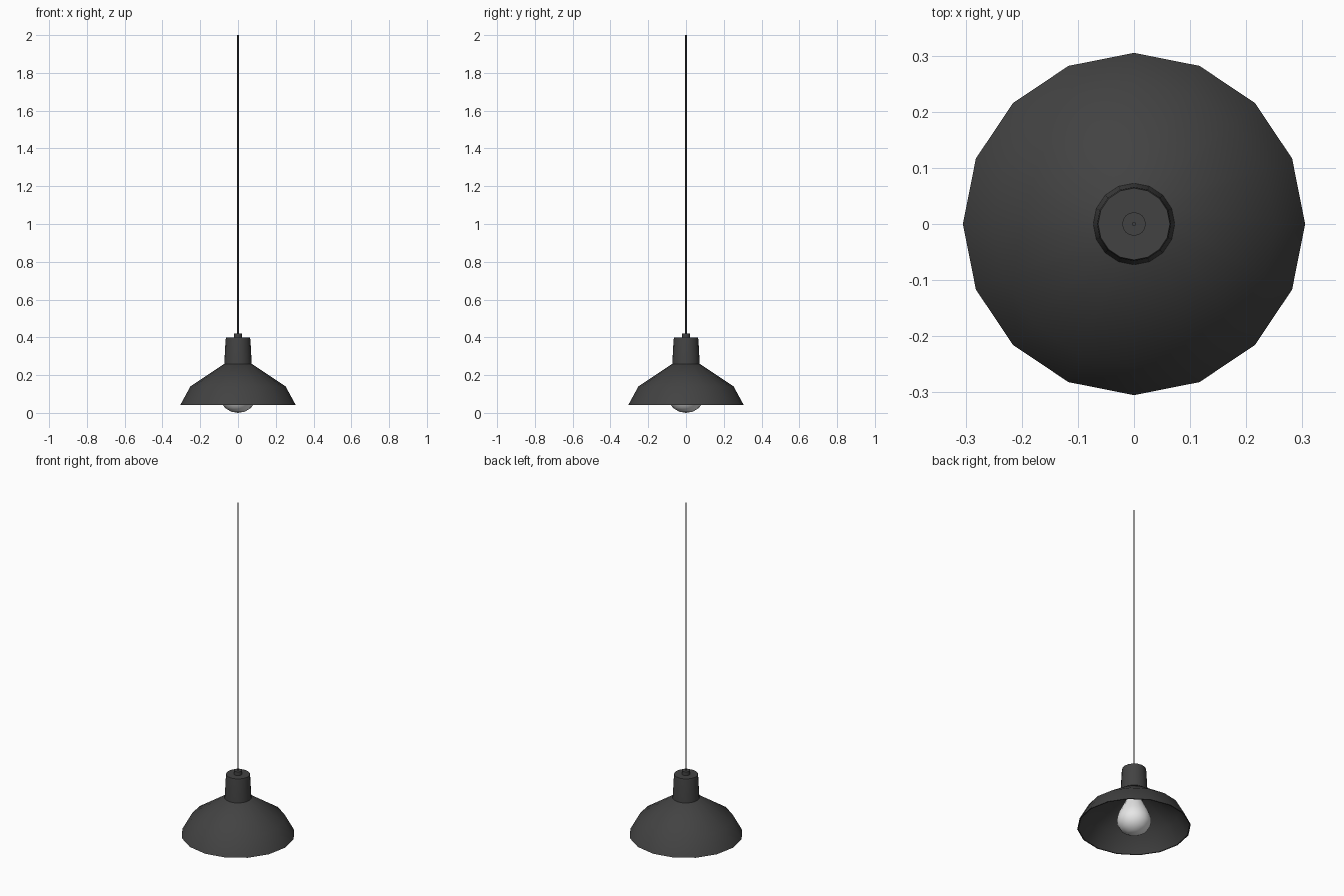
import bpy, bmesh, math

if "Cube" in bpy.data.objects:
    bpy.data.objects.remove(bpy.data.objects["Cube"])

SIDES = 16


def material(name, rgb):
    m = bpy.data.materials.new(name)
    m.diffuse_color = (*rgb, 1)
    m.use_nodes = True
    m.node_tree.nodes["Principled BSDF"].inputs["Base Color"].default_value = m.diffuse_color
    return m


dark = material("charcoal metal", (0.055, 0.055, 0.055))
white = material("bulb white", (0.8, 0.8, 0.8))


def lathe(name, profile, mat, sides=SIDES, angle=35):
    """Spin (radius, z) points round the z axis; radius 0 closes with a fan."""
    bm = bmesh.new()
    rings = []
    for r, z in profile:
        if r == 0:
            rings.append([bm.verts.new((0, 0, z))] * sides)
        else:
            rings.append([bm.verts.new((r * math.cos(math.tau * i / sides),
                                        r * math.sin(math.tau * i / sides), z))
                          for i in range(sides)])
    for a, b in zip(rings, rings[1:]):
        for i in range(sides):
            j = (i + 1) % sides
            bm.faces.new(list(dict.fromkeys((a[i], a[j], b[j], b[i]))))
    bmesh.ops.recalc_face_normals(bm, faces=bm.faces)
    me = bpy.data.meshes.new(name)
    bm.to_mesh(me)
    bm.free()
    me.materials.append(mat)
    ob = bpy.data.objects.new(name, me)
    bpy.context.collection.objects.link(ob)
    bpy.ops.object.select_all(action='DESELECT')
    ob.select_set(True)
    bpy.context.view_layer.objects.active = ob
    bpy.ops.object.shade_smooth_by_angle(angle=math.radians(angle))
    return ob


# Thin flared shade: underside, rim, then outside
lathe("shade", [(0, 0.252), (0.07, 0.252), (0.245, 0.136), (0.299, 0.043),
                (0.305, 0.043), (0.252, 0.14), (0.073, 0.26), (0, 0.26)], dark)

# Tapered neck housing above the shade
lathe("neck", [(0, 0.255), (0.073, 0.255), (0.072, 0.27), (0.066, 0.385),
               (0.064, 0.398), (0, 0.398)], dark)

# Cord grip and hanging cord
lathe("cord_grip", [(0, 0.39), (0.021, 0.39), (0.021, 0.42), (0, 0.42)], dark)
lathe("cord", [(0, 0.41), (0.004, 0.41), (0.004, 2.0), (0, 2.0)], dark, 8, 50)

# Bulb and its socket
lathe("socket", [(0, 0.2), (0.045, 0.2), (0.045, 0.255), (0, 0.255)], dark)
lathe("bulb", [(0, 0.0), (0.035, 0.006), (0.07, 0.027), (0.09, 0.06),
               (0.092, 0.09), (0.082, 0.125), (0.062, 0.165), (0.045, 0.2),
               (0.04, 0.22), (0, 0.22)], white, SIDES, 50)
